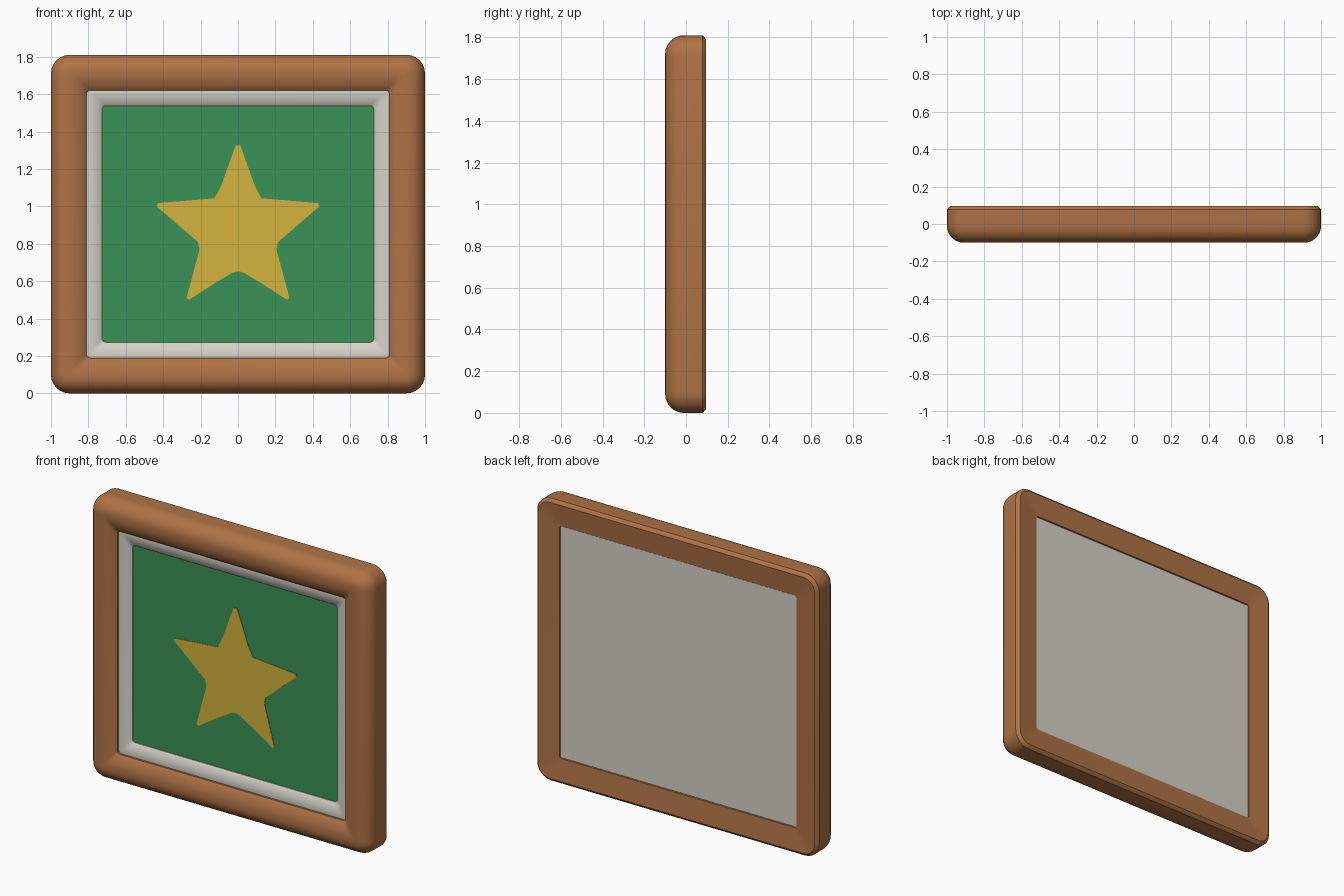
import bpy, bmesh, math

if "Cube" in bpy.data.objects:
    bpy.data.objects.remove(bpy.data.objects["Cube"])

CZ = 0.905            # height of the centre
HX, HZ = 1.0, 0.905   # outer half sizes


def material(name, rgb):
    m = bpy.data.materials.new(name)
    m.diffuse_color = (*rgb, 1)
    m.use_nodes = True
    m.node_tree.nodes["Principled BSDF"].inputs["Base Color"].default_value = m.diffuse_color
    return m


WOOD = material("warm wood", (0.434, 0.171, 0.061))
CARD = material("pale grey card", (0.672, 0.645, 0.578))
GREEN = material("green", (0.042, 0.287, 0.093))
GOLD = material("gold", (0.658, 0.456, 0.048))


def rounded_rect(inset, y, r, seg=6):
    """Rounded rectangle in the xz plane, moved in from the outer edge."""
    pts = []
    for k, (sx, sz) in enumerate([(1, 1), (-1, 1), (-1, -1), (1, -1)]):
        for i in range(seg + 1):
            a = math.pi / 2 * (k + i / seg)
            pts.append((sx * (HX - inset - r) + r * math.cos(a), y,
                        CZ + sz * (HZ - inset - r) + r * math.sin(a)))
    return pts


def finish(name, bm, mat, angle=35):
    bmesh.ops.recalc_face_normals(bm, faces=bm.faces)
    me = bpy.data.meshes.new(name)
    bm.to_mesh(me)
    bm.free()
    me.materials.append(mat)
    ob = bpy.data.objects.new(name, me)
    bpy.context.collection.objects.link(ob)
    bpy.context.view_layer.objects.active = ob
    ob.select_set(True)
    bpy.ops.object.shade_smooth_by_angle(angle=math.radians(angle))
    ob.select_set(False)
    return ob


def loft(name, loops, mat, closed=True):
    """Skin rounded rectangles (inset, y, radius) into a ring or a slab."""
    bm = bmesh.new()
    rings = [[bm.verts.new(p) for p in rounded_rect(*l)] for l in loops]
    n = len(rings[0])
    pairs = list(zip(rings, rings[1:]))
    if closed:
        pairs.append((rings[-1], rings[0]))
    else:
        bm.faces.new(rings[0])
        bm.faces.new(rings[-1])
    for a, b in pairs:
        for i in range(n):
            j = (i + 1) % n
            bm.faces.new((a[i], a[j], b[j], b[i]))
    return finish(name, bm, mat)


# Frame moulding: rounded outer front, gentle inner slope, dished back
profile = [(0.02, 0.097), (0.005, 0.085), (0, 0.078)]
for i in range(9):
    a = math.pi / 2 * i / 8
    profile.append((0.09 - 0.09 * math.cos(a), -0.01 - 0.09 * math.sin(a)))
for i in range(1, 7):
    t = i / 6
    profile.append((0.10 + 0.08 * t, -0.10 + 0.025 * t * t))
profile += [(0.19, -0.066), (0.19, 0.04), (0.16, 0.04), (0.16, 0.082)]
loft("frame", [(i, y, max(0.1 - i, 0.02)) for i, y in profile], WOOD)

# Mat with a sloping face and a thin inner edge
loft("mat", [(0.188, 0.02, 0.02), (0.188, -0.052, 0.02), (0.196, -0.055, 0.02),
             (0.268, -0.036, 0.02), (0.273, -0.030, 0.02), (0.273, 0.02, 0.02)], CARD)

# Picture sheet and backing board
loft("picture", [(0.265, -0.024, 0.02), (0.265, 0.01, 0.02)], GREEN, closed=False)
loft("backing_board", [(0.164, 0.03, 0.008), (0.164, 0.076, 0.008)], CARD, closed=False)

# Star plate, right half mirrored to the left
half = [(0.012, 1.325), (0.04, 1.25), (0.09, 1.11), (0.125, 1.043), (0.43, 1.017),
        (0.433, 0.998), (0.36, 0.935), (0.215, 0.81), (0.205, 0.77), (0.235, 0.66),
        (0.275, 0.51), (0.262, 0.5), (0.13, 0.585), (0.03, 0.645), (0.01, 0.651)]
outline = half + [(-x, z) for x, z in reversed(half)]
bm = bmesh.new()
face = bm.faces.new([bm.verts.new((x, -0.023, z)) for x, z in outline])
ext = bmesh.ops.extrude_face_region(bm, geom=[face])
for v in ext["geom"]:
    if isinstance(v, bmesh.types.BMVert):
        v.co.y -= 0.004
finish("star", bm, GOLD)
